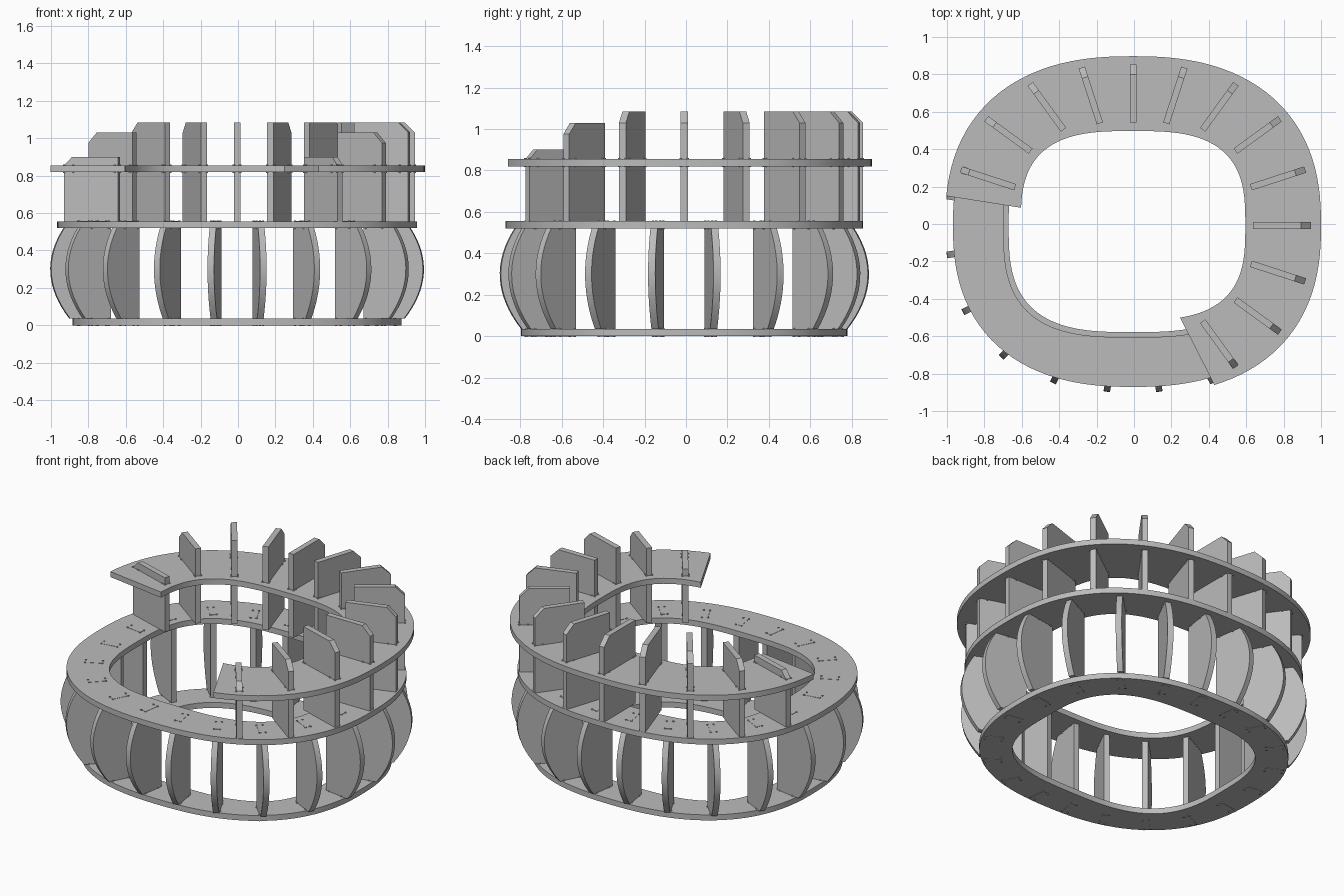
import bpy
import bmesh
from math import cos, sin, radians
from mathutils import Matrix, Vector

if "Cube" in bpy.data.objects:
    bpy.data.objects.remove(bpy.data.objects["Cube"], do_unlink=True)

CENTRE = Vector((-0.005, -0.008, 0))
THICK = 0.035          # sheet thickness of plates and fins
STEP = 18              # angle between neighbouring fins
EPS = 0.003            # how far joint details stand proud

grey = bpy.data.materials.new("plain grey")
grey.use_nodes = True
grey.diffuse_color = (0.5, 0.5, 0.5, 1)
bsdf = grey.node_tree.nodes["Principled BSDF"]
bsdf.inputs["Base Color"].default_value = grey.diffuse_color
bsdf.inputs["Roughness"].default_value = 0.7


def radius(shape, deg):
    """Radius of a rounded oval (half width, half depth, squareness)."""
    a, b, n = shape
    t = radians(deg)
    return (abs(cos(t) / a) ** n + abs(sin(t) / b) ** n) ** (-1 / n)


def finish(name, bm):
    bmesh.ops.recalc_face_normals(bm, faces=bm.faces)
    bmesh.ops.translate(bm, verts=bm.verts, vec=CENTRE)
    mesh = bpy.data.meshes.new(name)
    bm.to_mesh(mesh)
    bm.free()
    mesh.materials.append(grey)
    ob = bpy.data.objects.new(name, mesh)
    bpy.context.collection.objects.link(ob)
    bpy.ops.object.select_all(action='DESELECT')
    ob.select_set(True)
    bpy.context.view_layer.objects.active = ob
    bpy.ops.object.shade_smooth_by_angle(angle=radians(25))
    return ob


def extrude(bm, faces, vec):
    res = bmesh.ops.extrude_face_region(bm, geom=faces)
    verts = [v for v in res["geom"] if isinstance(v, bmesh.types.BMVert)]
    bmesh.ops.translate(bm, verts=verts, vec=vec)


def plate(name, outer, inner, z, start=0, end=360):
    """Flat oval ring, or a sector of one."""
    bm = bmesh.new()
    closed = end - start == 360
    count = (end - start) // 3
    pairs = []
    for i in range(count + (not closed)):
        deg = start + 3 * i
        t = radians(deg)
        pairs.append([bm.verts.new((r * cos(t), r * sin(t), z))
                      for r in (radius(inner, deg), radius(outer, deg))])
    faces = []
    for i in range(count):
        p, q = pairs[i], pairs[(i + 1) % len(pairs)]
        faces.append(bm.faces.new((p[0], p[1], q[1], q[0])))
    extrude(bm, faces, (0, 0, THICK))
    return finish(name, bm)


def fin(name, profile, deg):
    """Upright radial sheet from a (radius, height) outline."""
    bm = bmesh.new()
    face = bm.faces.new([bm.verts.new((r, -THICK / 2, z)) for r, z in profile])
    extrude(bm, [face], (0, THICK, 0))
    bmesh.ops.rotate(bm, verts=bm.verts, matrix=Matrix.Rotation(radians(deg), 3, 'Z'))
    return finish(name, bm)


def joints(name, slots, z):
    """Tab ends with round corner reliefs, showing through a plate at height z."""
    bm = bmesh.new()
    mid = z + THICK / 2
    for deg, r0, r1 in slots:
        turn = Matrix.Rotation(radians(deg), 4, 'Z')
        box = turn @ Matrix.Translation(((r0 + r1) / 2, 0, mid)) @ Matrix.Diagonal(
            (r1 - r0, THICK, THICK + EPS, 1))
        bmesh.ops.create_cube(bm, size=1, matrix=box)
        for r in (r0, r1):
            for side in (-1, 1):
                spot = turn @ Matrix.Translation((r, side * THICK / 2, mid))
                bmesh.ops.create_cone(bm, cap_ends=True, segments=8, radius1=0.006,
                                      radius2=0.006, depth=THICK + 3 * EPS, matrix=spot)
    return finish(name, bm)


# Plates
Z_BASE, Z_MID, Z_TOP = 0.0, 0.52, 0.82
plate("base_plate", (0.88, 0.788, 2.4), (0.665, 0.57, 3), Z_BASE)
plate("middle_plate", (0.963, 0.863, 2.4), (0.692, 0.597, 3), Z_MID)
plate("top_plate", (1.005, 0.905, 2.4), (0.6, 0.505, 3), Z_TOP, -63, 171)

# Lower fins with bowed outer edges
bulge, lower_inner = (1.003, 0.892, 2.4), (0.725, 0.635, 3)
slot_line = (0.8, 0.715, 2.6)
lower_slots = []
for k in range(20):
    deg = STEP / 2 + STEP * k
    r_in, r_out = radius(lower_inner, deg), radius(bulge, deg)
    z0, z1 = Z_BASE + THICK, Z_MID
    profile = [(r_in, z1), (r_in, z0)]
    for i in range(17):
        z = z0 + (z1 - z0) * i / 16
        profile.append((r_out - 1.48 * (z - 0.3) ** 2, z))
    fin(f"lower_fin_{k + 1}", profile, deg)
    mid = radius(slot_line, deg)
    lower_slots.append((deg, mid - 0.05, mid + 0.05))

# Upper fins rising through the top plate, stepped down at both ends
upper_outer, upper_inner = (0.952, 0.862, 2.4), (0.642, 0.55, 3)
heights = [0.9, 1.03] + [1.085] * 9 + [1.03, 0.9]
upper_slots = []
for k, top in enumerate(heights):
    deg = -54 + STEP * k
    r_in, r_out = radius(upper_inner, deg), radius(upper_outer, deg)
    cut = min(0.055, top - Z_TOP - THICK)
    profile = [(r_in, Z_MID + THICK), (r_out, Z_MID + THICK), (r_out, top - cut),
               (r_out - cut, top), (r_in, top)]
    fin(f"upper_fin_{k + 1}", profile, deg)
    upper_slots += [(deg, r_in, r_in + 0.02), (deg, r_out - 0.05, r_out)]

# Joint details in the plates
joints("base_plate_tabs", lower_slots, Z_BASE)
joints("middle_plate_tabs", lower_slots, Z_MID)
joints("top_plate_tabs", upper_slots, Z_TOP)
